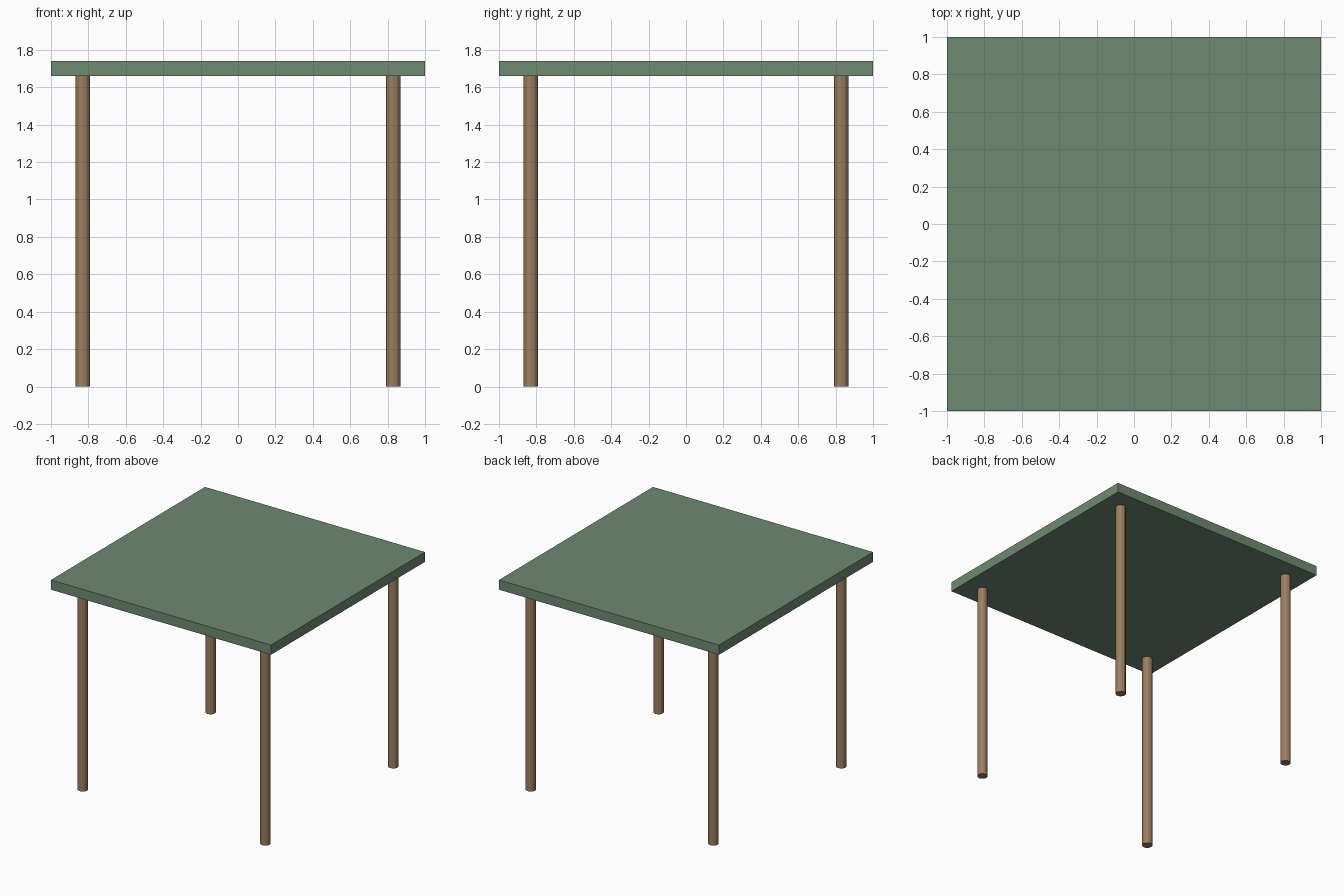
import bpy

if "Cube" in bpy.data.objects:
    bpy.data.objects.remove(bpy.data.objects["Cube"])

TOP_Z, THICK = 1.74, 0.08
LEG_R, LEG_POS = 0.04, 0.83
LEG_H = TOP_Z - THICK


def material(name, color):
    mat = bpy.data.materials.new(name)
    mat.diffuse_color = (*color, 1)
    mat.use_nodes = True
    mat.node_tree.nodes["Principled BSDF"].inputs["Base Color"].default_value = mat.diffuse_color
    return mat


green = material("green_paint", (0.16, 0.25, 0.17))
wood = material("brown_wood", (0.33, 0.21, 0.12))

# Square slab top
bpy.ops.mesh.primitive_cube_add(size=1, location=(0, 0, TOP_Z - THICK / 2))
top = bpy.context.object
top.name = "table_top"
top.scale = (2, 2, THICK)
bpy.ops.object.transform_apply(location=False, rotation=False, scale=True)
top.data.materials.append(green)

# Four faceted round legs
for y, depth_name in ((-LEG_POS, "front"), (LEG_POS, "back")):
    for x, side_name in ((-LEG_POS, "left"), (LEG_POS, "right")):
        bpy.ops.mesh.primitive_cylinder_add(
            vertices=12, radius=LEG_R, depth=LEG_H, location=(x, y, LEG_H / 2))
        leg = bpy.context.object
        leg.name = f"{depth_name}_{side_name}_leg"
        leg.data.materials.append(wood)
